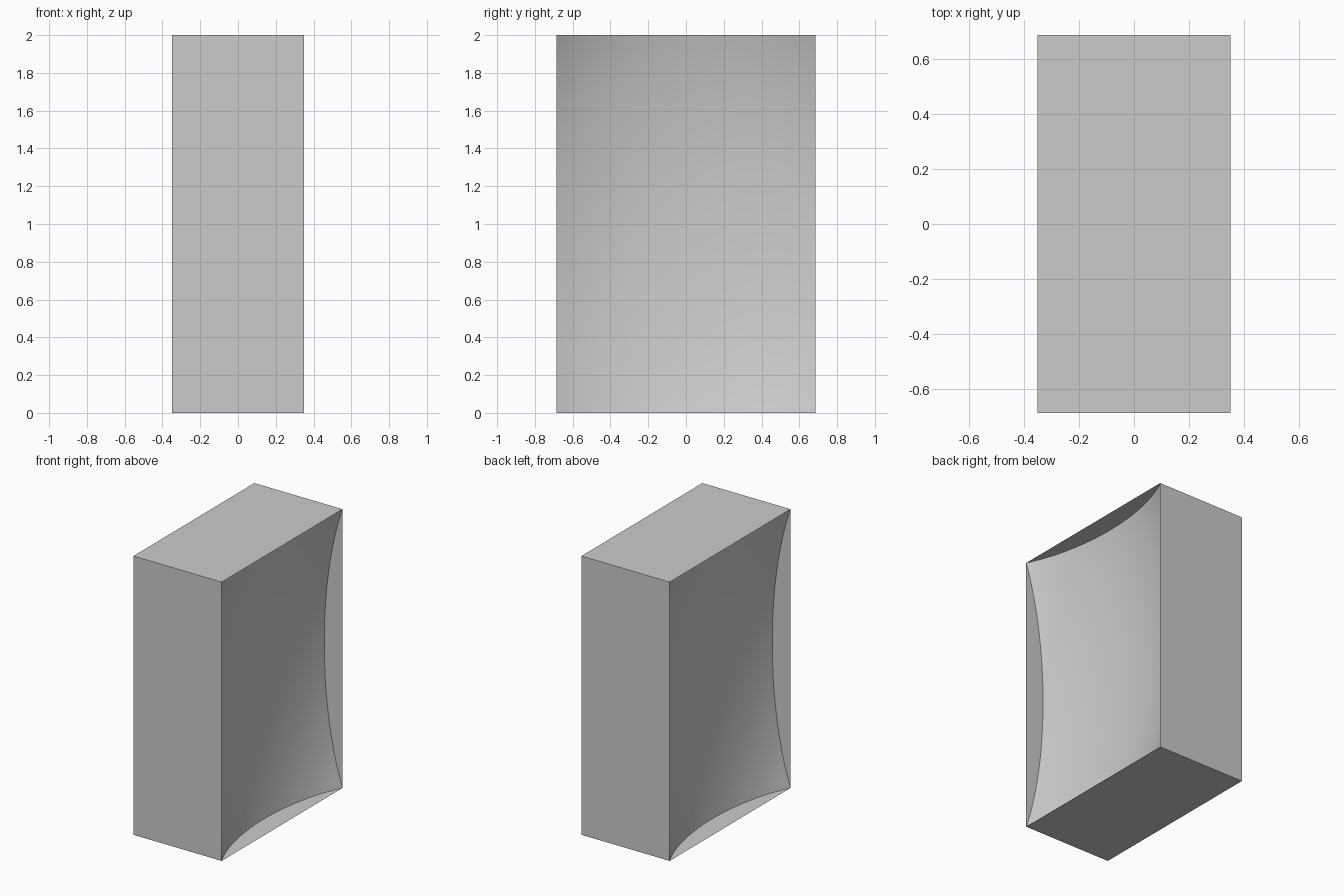
import bpy, bmesh, math

if "Cube" in bpy.data.objects:
    bpy.data.objects.remove(bpy.data.objects["Cube"])

W, D, H = 0.70, 1.37, 2.0          # overall size
N = 40


def add_object(name, bm):
    mesh = bpy.data.meshes.new(name)
    bm.to_mesh(mesh)
    bm.free()
    obj = bpy.data.objects.new(name, mesh)
    bpy.context.collection.objects.link(obj)
    return obj


# Thin rectangular frame: a box open at both x ends
bm = bmesh.new()
bmesh.ops.create_cube(bm, size=1)
for v in bm.verts:
    v.co = (v.co.x * W, v.co.y * D, (v.co.z + 0.5) * H)
ends = [f for f in bm.faces if abs(f.normal.x) > 0.9]
bmesh.ops.delete(bm, geom=ends, context='FACES_ONLY')
add_object("frame", bm)


# Hollow panel: cap of a stretched sphere through the frame corners, turned inward
def dished_panel(name, side):
    bm = bmesh.new()
    bmesh.ops.create_grid(bm, x_segments=N, y_segments=N, size=0.5)
    for v in bm.verts:
        y, z = v.co.x, v.co.y
        depth = math.sqrt(0.75 - y * y - z * z) - 0.5
        v.co = (side * W * (0.5 - depth), y * D, (z + 0.5) * H)
    if side < 0:
        bmesh.ops.reverse_faces(bm, faces=bm.faces[:])
    for f in bm.faces:
        f.smooth = True
    add_object(name, bm)


dished_panel("right_hollow_panel", 1)
dished_panel("left_hollow_panel", -1)
